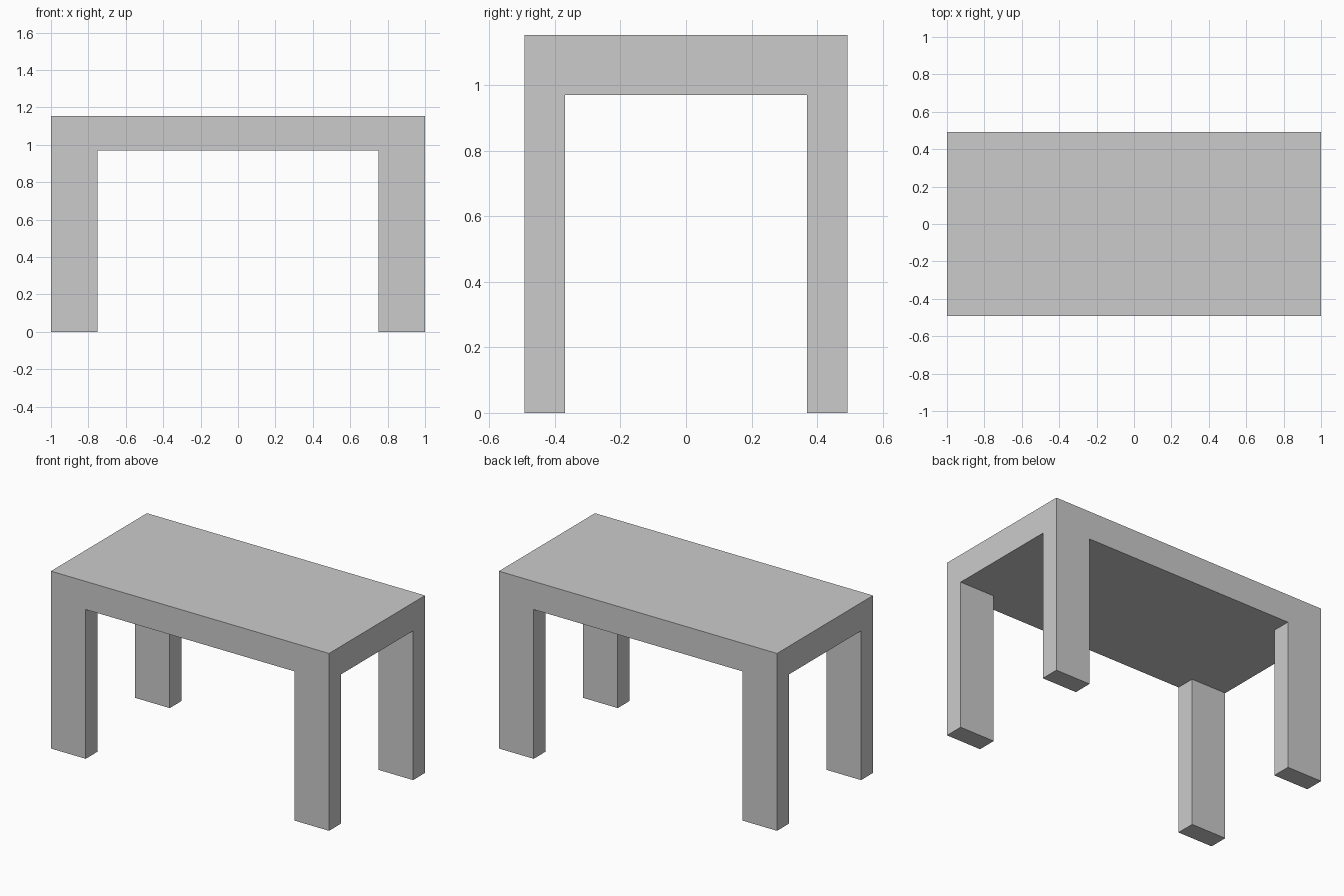
import bpy, bmesh
from mathutils import Matrix, Vector

if "Cube" in bpy.data.objects:
    bpy.data.objects.remove(bpy.data.objects["Cube"])

HALF_X, HALF_Y = 1.0, 0.493       # outer half sizes
LEG_X, LEG_Y = 0.75, 0.37         # inner faces of the legs
TOP, UNDER = 1.153, 0.97          # slab top and underside

bm = bmesh.new()

# Table top slab
size = Matrix.Diagonal((2 * HALF_X, 2 * HALF_Y, TOP - UNDER, 1))
bmesh.ops.create_cube(bm, size=1, matrix=Matrix.Translation((0, 0, (TOP + UNDER) / 2)) @ size)

# Cut lines that mark out the leg footprints
for axis, offset in ((Vector((1, 0, 0)), LEG_X), (Vector((0, 1, 0)), LEG_Y)):
    for side in (-1, 1):
        bmesh.ops.bisect_plane(bm, geom=bm.verts[:] + bm.edges[:] + bm.faces[:],
                               plane_co=axis * offset * side, plane_no=axis)

# Legs: pull the four underside corners down to the floor
bm.normal_update()
corners = []
for f in bm.faces:
    c = f.calc_center_median()
    if f.normal.z < -0.9 and abs(c.x) > LEG_X and abs(c.y) > LEG_Y:
        corners.append(f)
feet = bmesh.ops.extrude_face_region(bm, geom=corners)["geom"]
for v in feet:
    if isinstance(v, bmesh.types.BMVert):
        v.co.z = 0
bmesh.ops.recalc_face_normals(bm, faces=bm.faces[:])

mesh = bpy.data.meshes.new("table")
bm.to_mesh(mesh)
bm.free()
bpy.context.collection.objects.link(bpy.data.objects.new("table", mesh))
